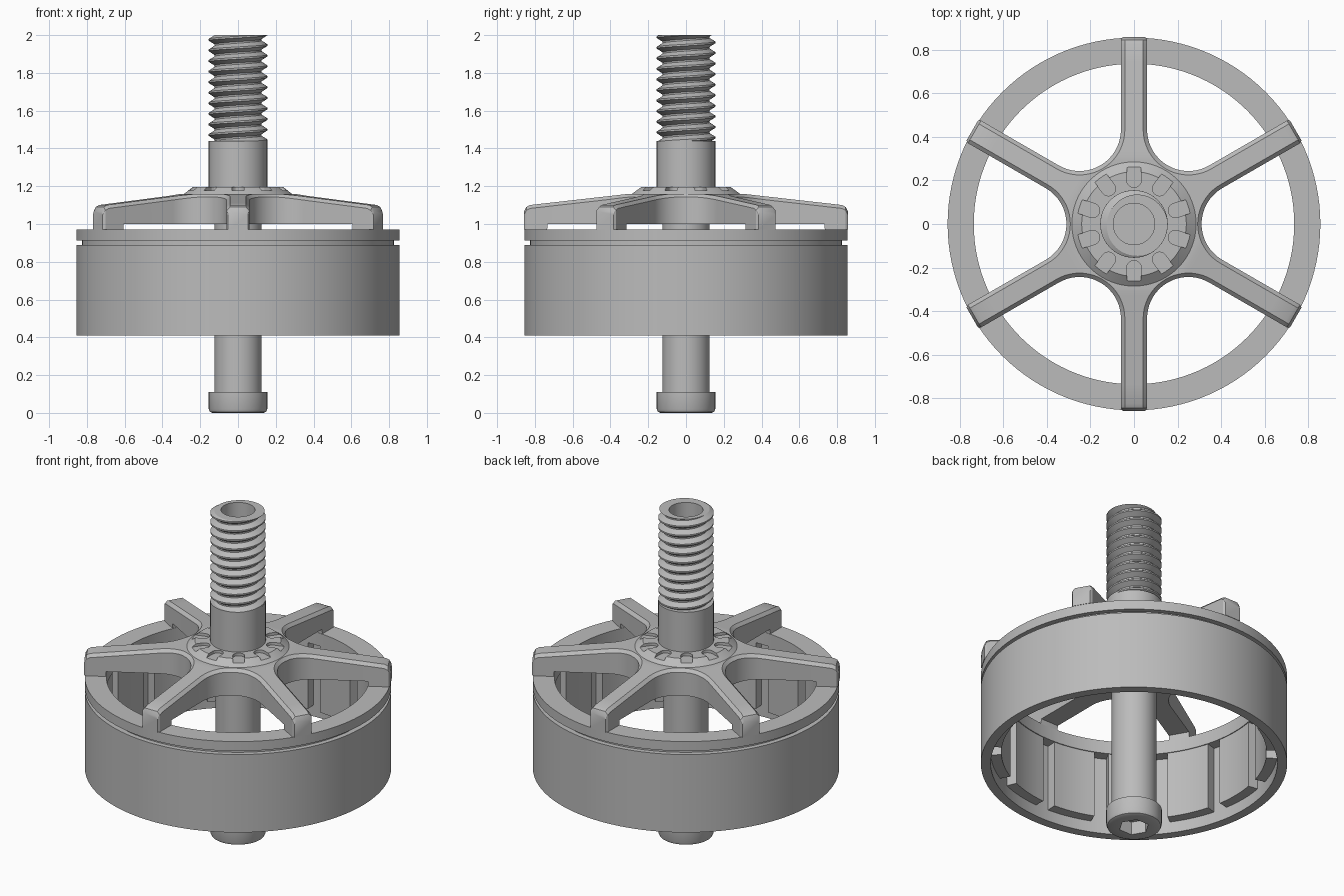
import bpy
import bmesh
from math import cos, sin, pi, tau, radians, hypot
from mathutils import Matrix

cube = bpy.data.objects.get("Cube")
if cube:
    bpy.data.objects.remove(cube, do_unlink=True)

metal = bpy.data.materials.new("plain grey metal")
metal.use_nodes = True
grey = (0.5, 0.5, 0.5, 1)
metal.diffuse_color = grey
metal.node_tree.nodes["Principled BSDF"].inputs["Base Color"].default_value = grey


def finish(bm, name, smooth=True):
    """Clean the mesh, make an object of it and shade it."""
    bmesh.ops.remove_doubles(bm, verts=bm.verts, dist=0.0001)
    bmesh.ops.recalc_face_normals(bm, faces=bm.faces)
    mesh = bpy.data.meshes.new(name)
    bm.to_mesh(mesh)
    bm.free()
    mesh.materials.append(metal)
    obj = bpy.data.objects.new(name, mesh)
    bpy.context.collection.objects.link(obj)
    bpy.ops.object.select_all(action="DESELECT")
    obj.select_set(True)
    bpy.context.view_layer.objects.active = obj
    if smooth:
        bpy.ops.object.shade_smooth_by_angle(angle=radians(30))
    return obj


def bridge(bm, a, b):
    """Join two vertex loops of equal length with faces."""
    n = len(a)
    for k in range(n):
        ring = [a[k], a[(k + 1) % n], b[(k + 1) % n], b[k]]
        ring = list(dict.fromkeys(ring))
        if len(ring) > 2:
            bm.faces.new(ring)


def lathe(bm, profile, sides, closed=False):
    """Turn (radius, height) points; a third item marks a hexagonal ring."""
    loops = []
    for r, z, *hexagonal in profile:
        if r == 0:
            loops.append([bm.verts.new((0, 0, z))] * sides)
            continue
        loop = []
        for k in range(sides):
            t = tau * k / sides
            rr = r * cos(pi / 6) / cos(t % (pi / 3) - pi / 6) if hexagonal else r
            loop.append(bm.verts.new((rr * cos(t), rr * sin(t), z)))
        loops.append(loop)
    for a, b in zip(loops, loops[1:]):
        bridge(bm, a, b)
    if closed:
        bridge(bm, loops[-1], loops[0])


# Outer ring with groove and inward flange
bm = bmesh.new()
lathe(bm, [(0.735, 0.97), (0.855, 0.97), (0.855, 0.912), (0.825, 0.912),
           (0.825, 0.89), (0.855, 0.89), (0.855, 0.41), (0.8, 0.41),
           (0.8, 0.89), (0.735, 0.89)], 120, closed=True)
finish(bm, "outer_ring")

# Curved magnets on the inside wall
bm = bmesh.new()
for m in range(14):
    loops = []
    for s in range(7):
        t = tau * m / 14 + radians(9.7) * (s / 3 - 1)
        loops.append([bm.verts.new((r * cos(t), r * sin(t), z))
                      for r, z in ((0.74, 0.48), (0.802, 0.48), (0.802, 0.892), (0.74, 0.892))])
    for a, b in zip(loops, loops[1:]):
        bridge(bm, a, b)
    bm.faces.new(loops[0])
    bm.faces.new(loops[-1])
finish(bm, "magnets")


# Six-spoke wheel: each spoke is lofted through stations along its length
def top_z(u):
    return 1.16 - 0.06 * max(0, u - 0.3) / 0.53


WIDTH, CHAMFER, FILLET, REACH = 0.06, 0.018, 0.19, 0.433
stations = []  # wall u, wall half width, top u, top half width, bottom z, top drop
for k in range(11):
    t = radians(210 + 6 * k)
    outer = FILLET + CHAMFER
    stations.append((REACH + FILLET * cos(t), 0.25 + FILLET * sin(t),
                     REACH + outer * cos(t), 0.25 + outer * sin(t), 1.0, 0))
inner = WIDTH - CHAMFER
for u, bottom, drop in ((0.733, 1.0, 0), (0.735, 0.97, 0), (0.825, 0.97, 0), (0.845, 0.97, 0.008)):
    stations.append((u, WIDTH, u, inner, bottom, drop))
stations.append((0.857, WIDTH - 0.008, 0.857, inner, 0.97, 0.03))

bm = bmesh.new()
for arm in range(6):
    spin = Matrix.Rotation(radians(30 + 60 * arm), 3, "Z")

    def point(u, v, z):
        return bm.verts.new(spin @ bm_vec((u, v, z)))

    def bm_vec(p):
        return Matrix.Translation(p).to_translation()

    loops = []
    for u, h, tu, th, bottom, drop in stations:
        z = top_z(tu) - drop
        half = [(u, h, bottom), (u, h, z - CHAMFER), (tu, th, z)]
        loops.append([point(*p) for p in half]
                     + [point(a, -b, c) for a, b, c in reversed(half)])
    for a, b in zip(loops, loops[1:]):
        bridge(bm, a, b)
    bm.faces.new(loops[-1])
    first = loops[0]
    bm.faces.new([first[2], first[3], point(0, 0, 1.16)])
    bm.faces.new([first[5], first[0], point(0, 0, 1.0)])
finish(bm, "spoke_wheel")

# Hub cap with ten rounded notches
bm = bmesh.new()
lathe(bm, [(0, 1.1), (0.28, 1.1), (0.285, 1.16), (0.24, 1.195), (0, 1.195)], 96)
cap = finish(bm, "hub_cap")

bm = bmesh.new()
for n in range(10):
    turn = Matrix.Rotation(radians(90 + 36 * n), 3, "Z")
    outline = [(0.3, -0.033), (0.3, 0.033)]
    outline += [(0.2 + 0.033 * cos(t), 0.033 * sin(t))
                for t in (pi / 2 + pi * k / 10 for k in range(11))]
    low, high = ([bm.verts.new(turn @ Matrix.Translation((x, y, z)).to_translation())
                  for x, y in outline] for z in (1.178, 1.25))
    bridge(bm, low, high)
    bm.faces.new(low)
    bm.faces.new(high)
cutter = finish(bm, "notch_cutter", smooth=False)
cutter.hide_render = True
cut = cap.modifiers.new("notches", "BOOLEAN")
cut.operation = "DIFFERENCE"
cut.solver = "EXACT"
cut.object = cutter
bpy.context.view_layer.objects.active = cap
bpy.ops.object.modifier_apply(modifier=cut.name)
bpy.data.objects.remove(cutter, do_unlink=True)

# Shaft: socket head, stem, collar and hollow threaded core
bm = bmesh.new()
lathe(bm, [(0, 0.08), (0.085, 0.08, True), (0.085, 0, True), (0.135, 0),
           (0.149, 0.006), (0.155, 0.02), (0.155, 0.11), (0.125, 0.11),
           (0.125, 1.02), (0.155, 1.02), (0.155, 1.44), (0.124, 1.44),
           (0.124, 2), (0.095, 2), (0.095, 1.5), (0, 1.5)], 96)
finish(bm, "shaft")

# Helical thread, trimmed flat at both ends
PITCH, STEPS, TURNS = 0.056, 48, 13
bm = bmesh.new()
rows = []
for i in range(STEPS * TURNS + 1):
    t = tau * i / STEPS
    z = 1.44 - 1.5 * PITCH + PITCH * i / STEPS
    rows.append([bm.verts.new((r * cos(t), r * sin(t), z + PITCH * f))
                 for r, f in ((0.123, 0), (0.123, 0.12), (0.155, 0.48), (0.155, 0.64), (0.123, 1))])
for a, b in zip(rows, rows[1:]):
    for j in range(4):
        bm.faces.new((a[j], b[j], b[j + 1], a[j + 1]))
bmesh.ops.remove_doubles(bm, verts=bm.verts, dist=0.0001)
for height, upper in ((1.44, False), (2.0, True)):
    cut = bmesh.ops.bisect_plane(bm, geom=bm.verts[:] + bm.edges[:] + bm.faces[:],
                                 plane_co=(0, 0, height), plane_no=(0, 0, 1),
                                 clear_outer=upper, clear_inner=not upper)
rim = [e for e in cut["geom_cut"] if isinstance(e, bmesh.types.BMEdge)]
lip = bmesh.ops.extrude_edge_only(bm, edges=rim)["geom"]
for v in (g for g in lip if isinstance(g, bmesh.types.BMVert)):
    scale = 0.122 / hypot(v.co.x, v.co.y)
    v.co.x *= scale
    v.co.y *= scale
finish(bm, "thread")
